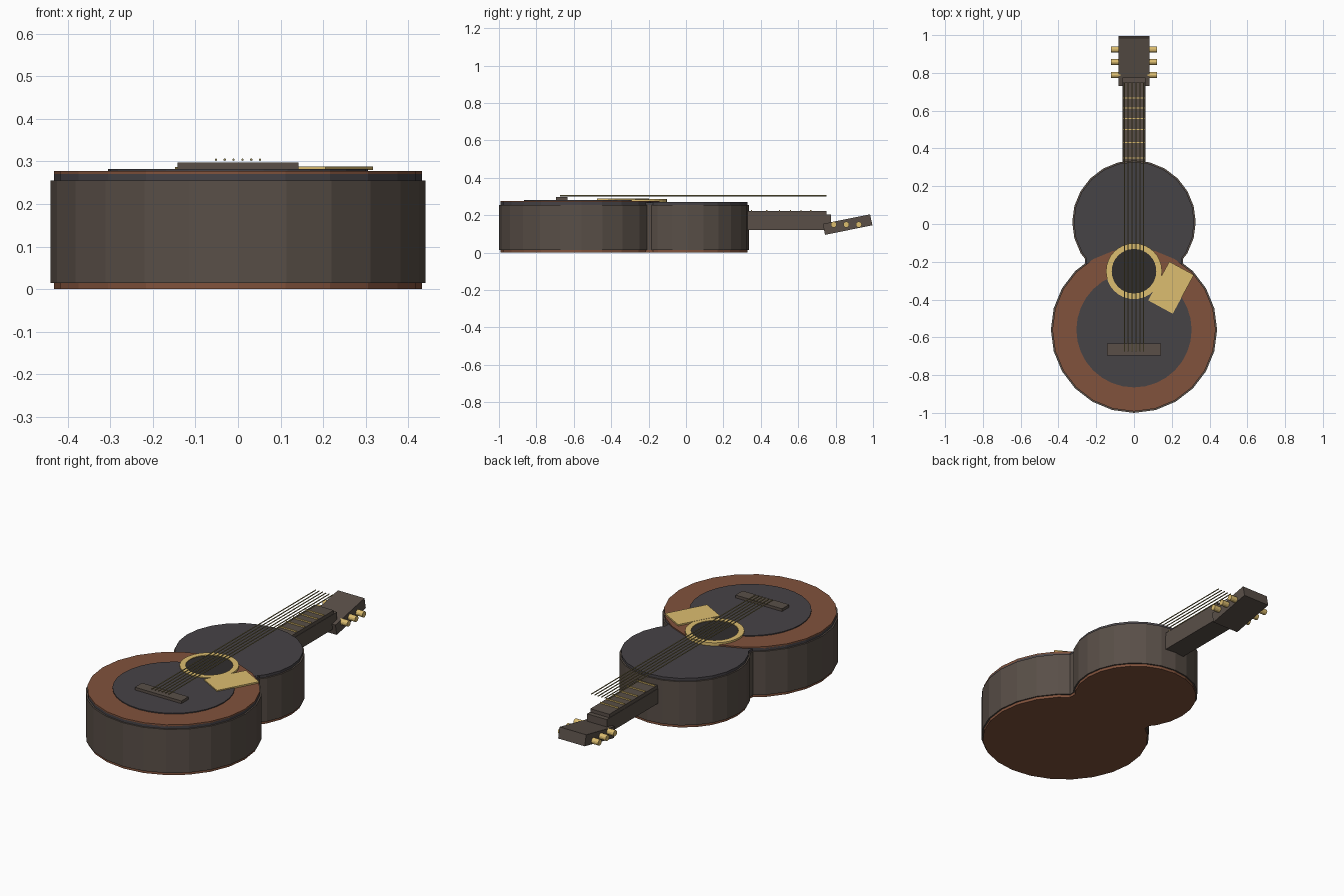
import bpy, bmesh, math
from mathutils import Matrix, Vector

if "Cube" in bpy.data.objects:
    bpy.data.objects.remove(bpy.data.objects["Cube"])


def material(name, rgb):
    m = bpy.data.materials.new(name)
    m.diffuse_color = (*rgb, 1)
    m.use_nodes = True
    m.node_tree.nodes["Principled BSDF"].inputs["Base Color"].default_value = m.diffuse_color
    return m


WALNUT = material("dark_walnut", (0.10, 0.078, 0.064))
CHARCOAL = material("charcoal", (0.062, 0.056, 0.062))
RED = material("red_brown", (0.22, 0.085, 0.045))
BLACK = material("hole_black", (0.03, 0.027, 0.027))
GOLD = material("gold", (0.72, 0.51, 0.16))
STRING = material("string_brass", (0.30, 0.25, 0.10))


def finish(name, bm, mat):
    me = bpy.data.meshes.new(name)
    bm.to_mesh(me)
    bm.free()
    me.materials.append(mat)
    ob = bpy.data.objects.new(name, me)
    bpy.context.collection.objects.link(ob)
    return ob


def box(name, lo, hi, mat, rot=None):
    lo, hi = Vector(lo), Vector(hi)
    bm = bmesh.new()
    m = Matrix.Translation((lo + hi) / 2) @ (rot or Matrix()) @ Matrix.Diagonal((*(hi - lo), 1))
    bmesh.ops.create_cube(bm, size=1, matrix=m)
    return finish(name, bm, mat)


def rod(name, centre, r, length, mat, axis='Z', sides=24):
    rot = {'X': Matrix.Rotation(math.pi / 2, 4, 'Y'),
           'Y': Matrix.Rotation(math.pi / 2, 4, 'X'), 'Z': Matrix()}[axis]
    bm = bmesh.new()
    bmesh.ops.create_cone(bm, cap_ends=True, segments=sides, radius1=r, radius2=r,
                          depth=length, matrix=Matrix.Translation(centre) @ rot)
    return finish(name, bm, mat)


def disc(name, y, r, z0, z1, mat, sides=24):
    return rod(name, (0, y, (z0 + z1) / 2), r, z1 - z0, mat, sides=sides)


def ring(name, y, r_in, r_out, z0, z1, mat, sides=32):
    # rectangular section spun round the vertical axis
    bm = bmesh.new()
    vs = [bm.verts.new((r, y, z)) for r, z in
          ((r_in, z0), (r_out, z0), (r_out, z1), (r_in, z1))]
    es = [bm.edges.new((vs[i], vs[(i + 1) % 4])) for i in range(4)]
    bmesh.ops.spin(bm, geom=vs + es, cent=(0, y, 0), axis=(0, 0, 1),
                   angle=2 * math.pi, steps=sides, use_merge=True)
    bmesh.ops.remove_doubles(bm, verts=bm.verts, dist=1e-5)
    bmesh.ops.recalc_face_normals(bm, faces=bm.faces)
    return finish(name, bm, mat)


# body: two bouts, each with back plate, wall and top plate
for part, y, r in (("lower", -0.56, 0.44), ("upper", 0.01, 0.327)):
    disc(part + "_back", y, r - 0.008, 0, 0.016, RED)
    disc(part + "_side_wall", y, r, 0.015, 0.255, WALNUT)
    disc(part + "_top", y, r - 0.008, 0.25, 0.27, CHARCOAL)

# waist joining the bouts
box("waist", (-0.26, -0.29, 0.015), (0.26, -0.11, 0.255), WALNUT)
box("waist_top", (-0.255, -0.28, 0.25), (0.255, -0.12, 0.268), CHARCOAL)
box("waist_back", (-0.255, -0.28, 0.001), (0.255, -0.12, 0.02), RED)

# soundboard layers, sound hole and rosette
disc("soundboard_rim", -0.56, 0.432, 0.265, 0.277, RED)
disc("soundboard_centre", -0.56, 0.305, 0.27, 0.282, CHARCOAL, 32)
disc("sound_hole", -0.25, 0.122, 0.268, 0.2835, BLACK, 32)
ring("rosette", -0.25, 0.118, 0.148, 0.268, 0.287, GOLD)

# pickguard and bridge
box("pickguard", (0.122, -0.454, 0.28), (0.270, -0.220, 0.288), GOLD,
    Matrix.Rotation(math.radians(-28.6), 4, 'Z'))
box("bridge", (-0.142, -0.695, 0.278), (0.142, -0.633, 0.297), WALNUT)

# neck, fingerboard and frets
box("neck", (-0.06, 0.30, 0.122), (0.06, 0.775, 0.203), WALNUT)
box("fingerboard", (-0.058, 0.30, 0.203), (0.058, 0.75, 0.222), WALNUT)
for i, y in enumerate((0.35, 0.432, 0.50, 0.558, 0.614, 0.667)):
    box(f"fret_{i + 1}", (-0.055, y - 0.003, 0.218), (0.055, y + 0.003, 0.229), GOLD)

# tilted headstock with tuning pegs
box("headstock", (-0.081, 0.735, 0.120), (0.081, 0.993, 0.180), WALNUT,
    Matrix.Rotation(0.2, 4, 'X'))
for side in (-1, 1):
    for i, y in enumerate((0.79, 0.857, 0.924)):
        rod(f"tuning_peg_{side}_{i}", (side * 0.097, y, 0.15), 0.016, 0.05, GOLD, 'X', 12)

# six strings
for i in range(6):
    rod(f"string_{i + 1}", (-0.0515 + i * 0.0206, 0.0375, 0.304), 0.003, 1.425, STRING, 'Y', 6)
